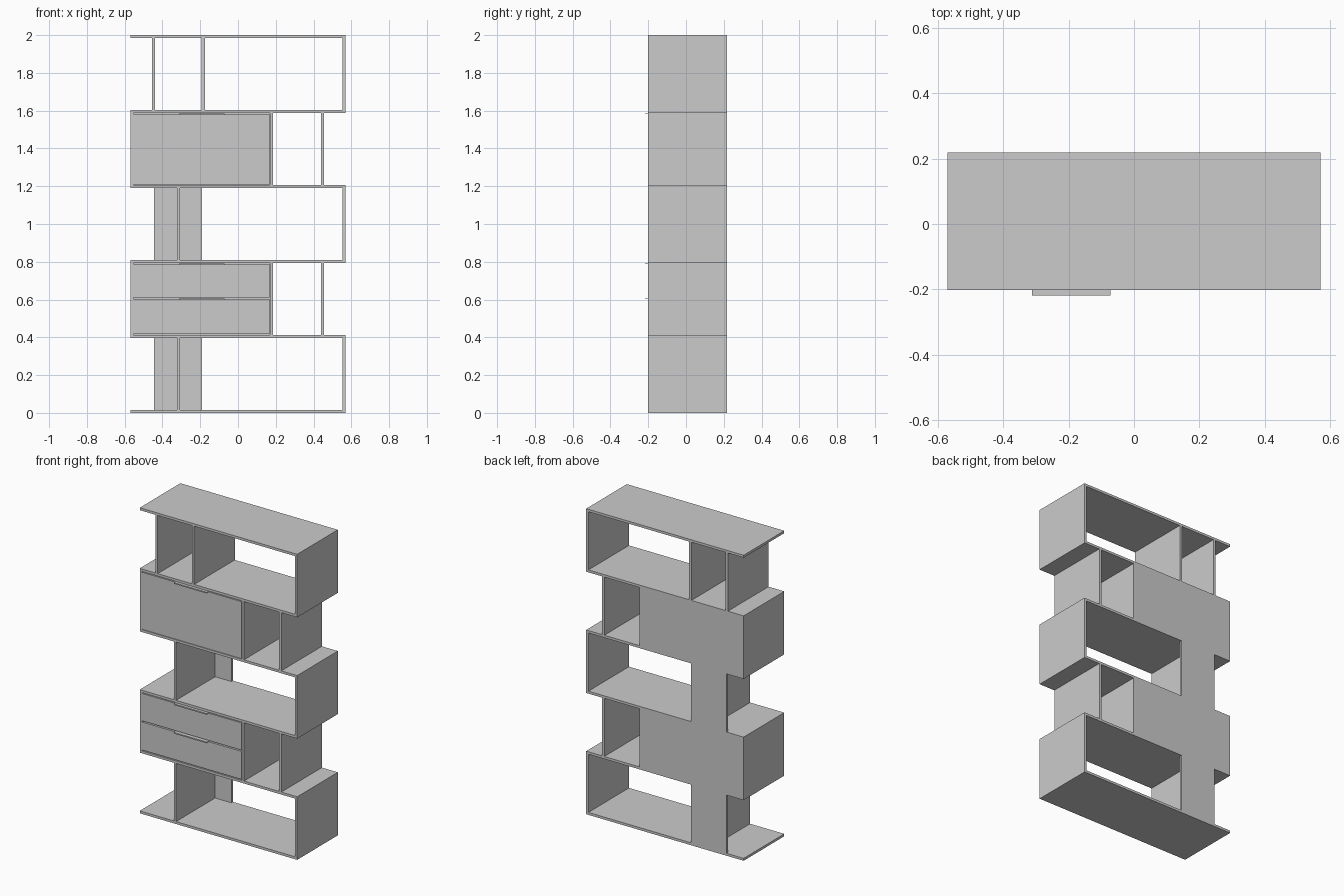
import bpy, bmesh

if "Cube" in bpy.data.objects:
    bpy.data.objects.remove(bpy.data.objects["Cube"])

T = 0.016                 # board thickness
W = 0.57                  # half width
Y0, Y1 = -0.202, 0.218    # front and back of the carcass
PITCH = (2 - T) / 5       # spacing of the shelves


def box(name, x0, x1, y0, y1, z0, z1):
    bm = bmesh.new()
    bmesh.ops.create_cube(bm, size=1)
    for v in bm.verts:
        v.co.x = x1 if v.co.x > 0 else x0
        v.co.y = y1 if v.co.y > 0 else y0
        v.co.z = z1 if v.co.z > 0 else z0
    me = bpy.data.meshes.new(name)
    bm.to_mesh(me)
    bm.free()
    ob = bpy.data.objects.new(name, me)
    bpy.context.collection.objects.link(ob)
    return ob


def upright(name, x, level):
    z0, z1 = level * PITCH + T, (level + 1) * PITCH
    box(name, x, x + T, Y0, Y1, z0, z1)


def front(name, z0, z1):
    # inset front with a thin pull lip along its top edge
    box(name, -0.552, 0.167, Y0, Y0 + T, z0, z1)
    box(name + "_pull_top", -0.312, -0.072, -0.218, Y0 + 0.012, z1, z1 + 0.003)
    box(name + "_pull_lip", -0.312, -0.072, -0.218, -0.216, z1 - 0.005, z1)


# six full width shelves
for i in range(6):
    box("shelf", -W, W, Y0, Y1, i * PITCH, i * PITCH + T)

# closed right ends and closed left ends alternate
for level in (0, 2, 4):
    upright("right_end", W - T, level)
for level in (1, 3):
    upright("left_end", -W, level)
    upright("cabinet_side", 0.169, level)
    upright("outer_divider", 0.439, level)
    box("cabinet_back", -W + T, 0.169, Y1 - T, Y1,
        level * PITCH + T, (level + 1) * PITCH)

# T shaped supports in the open bays
for level in (0, 2):
    z0, z1 = level * PITCH + T, (level + 1) * PITCH
    box("support_divider", -0.323, -0.307, Y0, Y1 - T, z0, z1)
    box("support_back", -0.446, -0.19, Y1 - T, Y1, z0, z1)

# top bay dividers
for x in (-0.456, -0.192):
    upright("top_divider", x, 4)

# door and two drawer fronts
front("door", 3 * PITCH + T + 0.003, 4 * PITCH - 0.005)
front("lower_drawer", PITCH + T + 0.006, 0.602)
front("upper_drawer", 0.610, 2 * PITCH - 0.005)
